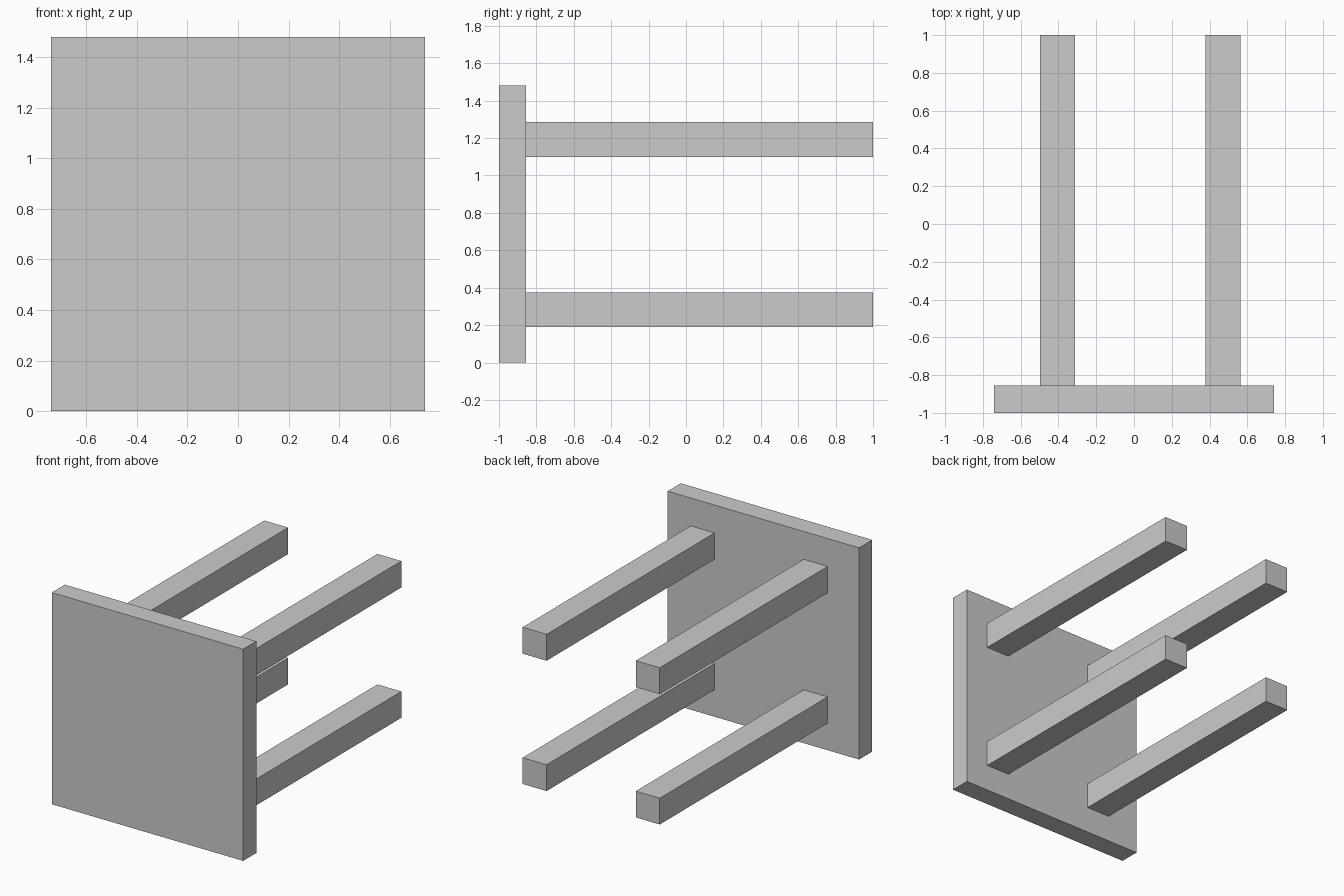
import bpy

if "Cube" in bpy.data.objects:
    bpy.data.objects.remove(bpy.data.objects["Cube"])


def box(name, x, y, z):
    """Add a box spanning the (min, max) ranges on each axis."""
    spans = (x, y, z)
    bpy.ops.mesh.primitive_cube_add(size=1, location=[(a + b) / 2 for a, b in spans])
    obj = bpy.context.object
    obj.name = name
    obj.scale = [b - a for a, b in spans]
    bpy.ops.object.transform_apply(location=False, rotation=False, scale=True)
    return obj


PANEL_BACK = -0.855

# Square seat panel standing upright
box("seat_panel", (-0.74, 0.74), (-1.0, PANEL_BACK), (0.0, 1.48))

# Four square legs pointing backwards, slightly off-centre across the panel
columns = {"left": (-0.497, -0.312), "right": (0.378, 0.563)}
rows = {"lower": (0.189, 0.373), "upper": (1.1, 1.285)}
for side, x in columns.items():
    for level, z in rows.items():
        box(f"{level}_{side}_leg", x, (PANEL_BACK, 1.0), z)
